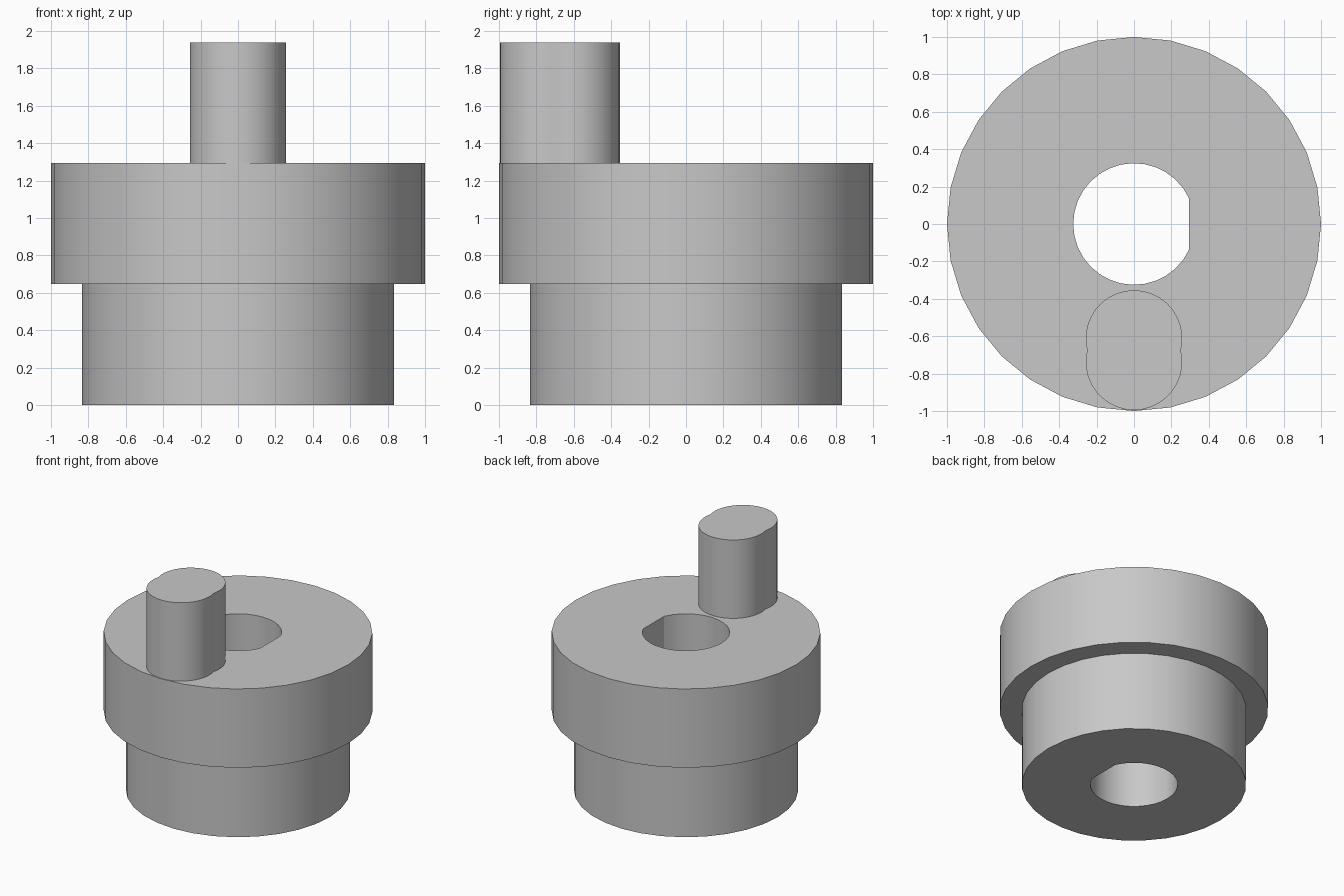
import bpy, bmesh
from math import sin, cos, pi, asin, acos, tau, radians

cube = bpy.data.objects.get("Cube")
if cube:
    bpy.data.objects.remove(cube, do_unlink=True)

grey = bpy.data.materials.new("plain_grey")
grey.use_nodes = True
colour = (0.58, 0.58, 0.58, 1)
grey.diffuse_color = colour
grey.node_tree.nodes["Principled BSDF"].inputs["Base Color"].default_value = colour


def arc(radius, start, end, steps, cy=0.0):
    """Points along an arc centred on (0, cy), both ends included."""
    angles = [start + (end - start) * i / steps for i in range(steps + 1)]
    return [(radius * cos(a), cy + radius * sin(a)) for a in angles]


def make_object(name, bm):
    bmesh.ops.recalc_face_normals(bm, faces=bm.faces)
    mesh = bpy.data.meshes.new(name)
    bm.to_mesh(mesh)
    bm.free()
    mesh.materials.append(grey)
    obj = bpy.data.objects.new(name, mesh)
    bpy.context.collection.objects.link(obj)
    return obj


def prism(name, outline, bottom, top):
    """Extrude a flat outline between two heights."""
    bm = bmesh.new()
    base = bm.faces.new([bm.verts.new((x, y, bottom)) for x, y in outline])
    geom = bmesh.ops.extrude_face_region(bm, geom=[base], use_keep_orig=True)["geom"]
    verts = [g for g in geom if isinstance(g, bmesh.types.BMVert)]
    bmesh.ops.translate(bm, verts=verts, vec=(0, 0, top - bottom))
    return make_object(name, bm)


def lathe(name, profile, segments):
    """Stack rings of (radius, height), closed at both ends."""
    bm = bmesh.new()
    rings = [[bm.verts.new((x, y, z)) for x, y in arc(r, 0, tau, segments)[:-1]]
             for r, z in profile]
    for low, high in zip(rings, rings[1:]):
        for i in range(segments):
            j = (i + 1) % segments
            bm.faces.new((low[i], low[j], high[j], high[i]))
    bm.faces.new(rings[0][::-1])
    bm.faces.new(rings[-1])
    return make_object(name, bm)


def select_only(obj):
    bpy.ops.object.select_all(action="DESELECT")
    obj.select_set(True)
    bpy.context.view_layer.objects.active = obj


# Stepped round body
body = lathe("stepped_body", [(0.835, 0), (0.835, 0.647), (1, 0.647), (1, 1.294)], 32)

# D-shaped shaft bore, flat on the +x side
bore_radius, flat_x = 0.325, 0.295
half = acos(flat_x / bore_radius)
cutter = prism("bore_cutter", arc(bore_radius, half, tau - half, 28), -0.2, 1.5)
cutter.hide_render = True
cut = body.modifiers.new("bore", "BOOLEAN")
cut.operation = "DIFFERENCE"
cut.solver = "EXACT"
cut.object = cutter
select_only(body)
bpy.ops.object.modifier_apply(modifier=cut.name)
bpy.data.objects.remove(cutter, do_unlink=True)

# Off-centre pin: two overlapping round lobes
pin_radius, inner_y, outer_y = 0.258, -0.612, -0.737
waist = asin((inner_y - outer_y) / 2 / pin_radius)
outline = arc(pin_radius, -waist, pi + waist, 20, inner_y)
outline += arc(pin_radius, pi - waist, tau + waist, 20, outer_y)[1:-1]
pin = prism("eccentric_pin", outline, 1.284, 1.938)

for obj in (body, pin):
    select_only(obj)
    bpy.ops.object.shade_smooth_by_angle(angle=radians(30))
